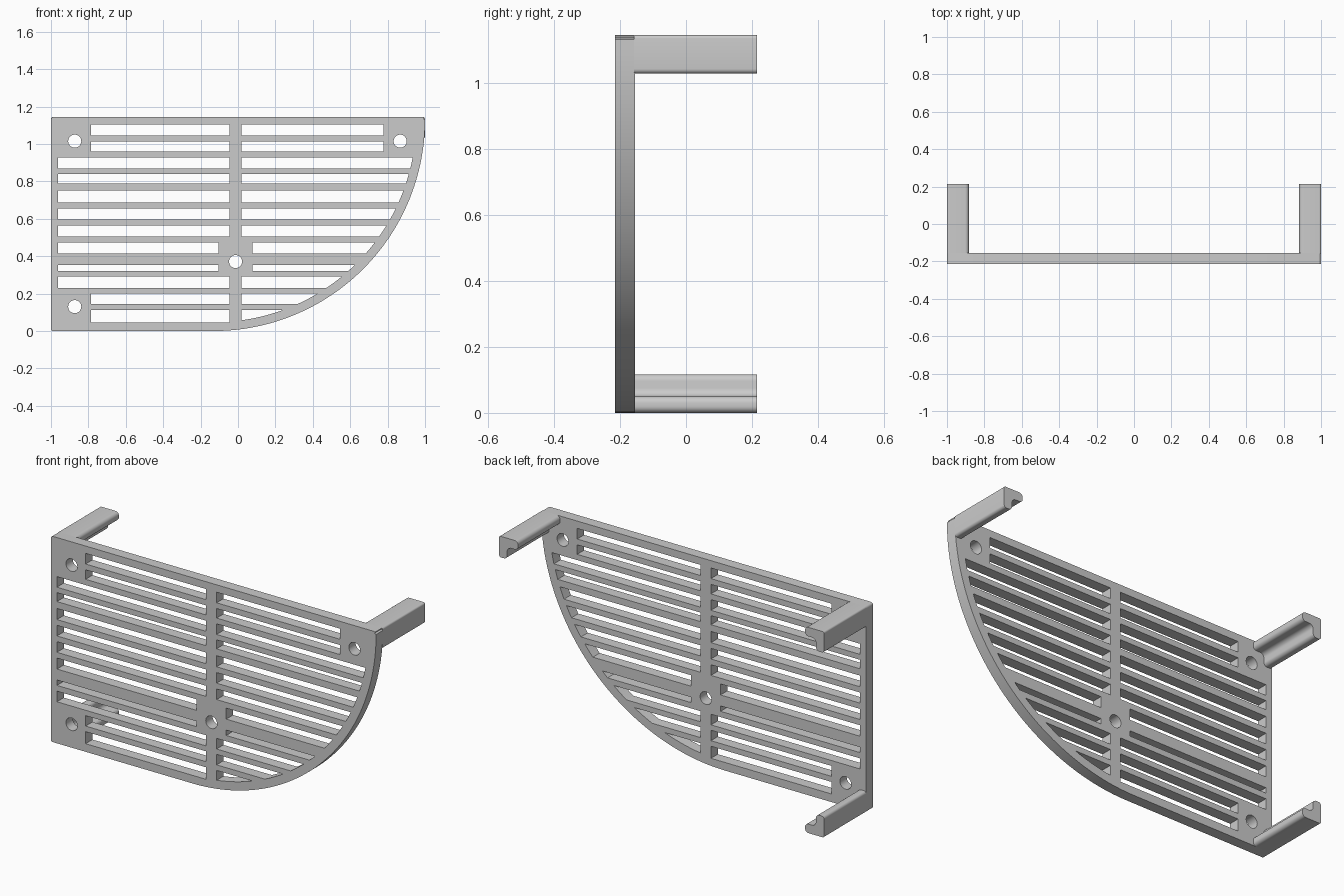
import bpy, bmesh
from math import sin, cos, pi, sqrt, asin
from mathutils import Vector

cube = bpy.data.objects.get("Cube")
if cube:
    bpy.data.objects.remove(cube, do_unlink=True)

grey = bpy.data.materials.new("plain grey")
grey.use_nodes = True
colour = (0.6, 0.6, 0.6, 1)
grey.diffuse_color = colour
grey.node_tree.nodes["Principled BSDF"].inputs["Base Color"].default_value = colour

TOP, FRONT, PLATE_BACK, BACK = 1.144, -0.215, -0.155, 0.215
CX, CZ, R_OUT, R_IN = -0.13, 1.13, 1.13, 1.083


def rounded(corners, steps=6):
    """Fillet each (x, z, radius) corner of a closed profile with square corners."""
    out = []
    for i, (x, z, r) in enumerate(corners):
        p = Vector((x, z))
        if r == 0:
            out.append(p)
            continue
        a = (Vector(corners[i - 1][:2]) - p).normalized() * r
        b = (Vector(corners[(i + 1) % len(corners)][:2]) - p).normalized() * r
        for s in range(steps + 1):
            t = s / steps * pi / 2
            out.append(p + a * (1 - sin(t)) + b * (1 - cos(t)))
    return out


def extrude_profile(name, loops, y0, y1):
    """Extrude an outline with optional inner loops from y0 to y1."""
    cu = bpy.data.curves.new(name, "CURVE")
    cu.dimensions, cu.fill_mode = "2D", "BOTH"
    cu.extrude = (y1 - y0) / 2
    for loop in loops:
        sp = cu.splines.new("POLY")
        sp.points.add(len(loop) - 1)
        for pt, (x, z) in zip(sp.points, loop):
            pt.co = (x, z, 0, 1)
        sp.use_cyclic_u = True
    ob = bpy.data.objects.new(name, cu)
    bpy.context.collection.objects.link(ob)
    ob.location.y = (y0 + y1) / 2
    ob.rotation_euler.x = pi / 2
    bpy.ops.object.select_all(action="DESELECT")
    ob.select_set(True)
    bpy.context.view_layer.objects.active = ob
    bpy.ops.object.convert(target="MESH")
    ob = bpy.context.object
    bm = bmesh.new()
    bm.from_mesh(ob.data)
    bmesh.ops.remove_doubles(bm, verts=bm.verts, dist=0.0002)
    bmesh.ops.recalc_face_normals(bm, faces=bm.faces)
    bm.to_mesh(ob.data)
    bm.free()
    ob.data.materials.clear()
    ob.data.materials.append(grey)
    bpy.ops.object.shade_smooth_by_angle(angle=pi / 6)
    return ob


def box(x0, x1, z0, z1):
    return [(x0, z0), (x1, z0), (x1, z1), (x0, z1)]


def arc_slot(x0, z0, z1, steps=12):
    """Slot whose right end follows the inside of the curved rim."""
    z0 = max(z0, CZ - sqrt(R_IN ** 2 - (x0 - CX) ** 2))
    a0, a1 = (asin((CZ - z) / R_IN) for z in (z0, z1))
    rim = []
    for s in range(steps + 1):
        a = a0 + (a1 - a0) * s / steps
        rim.append((CX + R_IN * cos(a), CZ - R_IN * sin(a)))
    start = [(x0, z0)] if rim[0][0] - x0 > 0.001 else []
    return start + rim + [(x0, z1)]


def hole(x, z, r=0.035, n=32):
    return [(x + r * cos(2 * pi * i / n), z + r * sin(2 * pi * i / n)) for i in range(n)]


# Outline: square on the left, quarter round on the lower right
outline = [(CX + R_OUT * sin(a), CZ - R_OUT * cos(a))
           for a in (pi / 2 * i / 64 for i in range(65))]
outline += rounded([(1, TOP, 0.013), (-1, TOP, 0.013), (-1, 0, 0.01), (CX, 0, 0)])[:-1]

# Slot rows, top to bottom: lower z, upper z
rows = [(1.044, 1.103), (0.959, 1.012), (0.868, 0.927), (0.788, 0.838),
        (0.688, 0.750), (0.597, 0.656), (0.506, 0.565), (0.413, 0.474),
        (0.322, 0.352), (0.231, 0.290), (0.143, 0.201), (0.045, 0.112)]
loops = [outline]
for i, (z0, z1) in enumerate(rows):
    left = -0.787 if i in (0, 1, 10, 11) else -0.963   # room for corner holes
    near_hub = i in (7, 8)                             # room for the centre hole
    loops.append(box(left, -0.104 if near_hub else -0.045, z0, z1))
    x0 = 0.078 if near_hub else 0.019
    loops.append(box(x0, 0.778, z0, z1) if i < 2 else arc_slot(x0, z0, z1))

# Screw holes
for x, z in ((-0.873, 1.015), (0.867, 1.015), (-0.873, 0.13), (-0.013, 0.371)):
    loops.append(hole(x, z))

extrude_profile("grille_plate", loops, FRONT, PLATE_BACK)

# Angle-section legs behind three corners
W, T = 0.117, 0.05
section = [(0, 0, 0.01), (W, 0, 0.02), (W, T, 0.02), (T, T, 0.025), (T, W, 0.02), (0, W, 0.015)]
for name, x, sx, z, sz in (("top_right_leg", -1, 1, TOP, -1),
                           ("top_left_leg", 1, -1, TOP, -1),
                           ("bottom_right_leg", -1, 1, 0, 1)):
    prof = rounded([(x + sx * u, z + sz * v, r) for u, v, r in section])
    extrude_profile(name, [prof], PLATE_BACK - 0.002, BACK)
